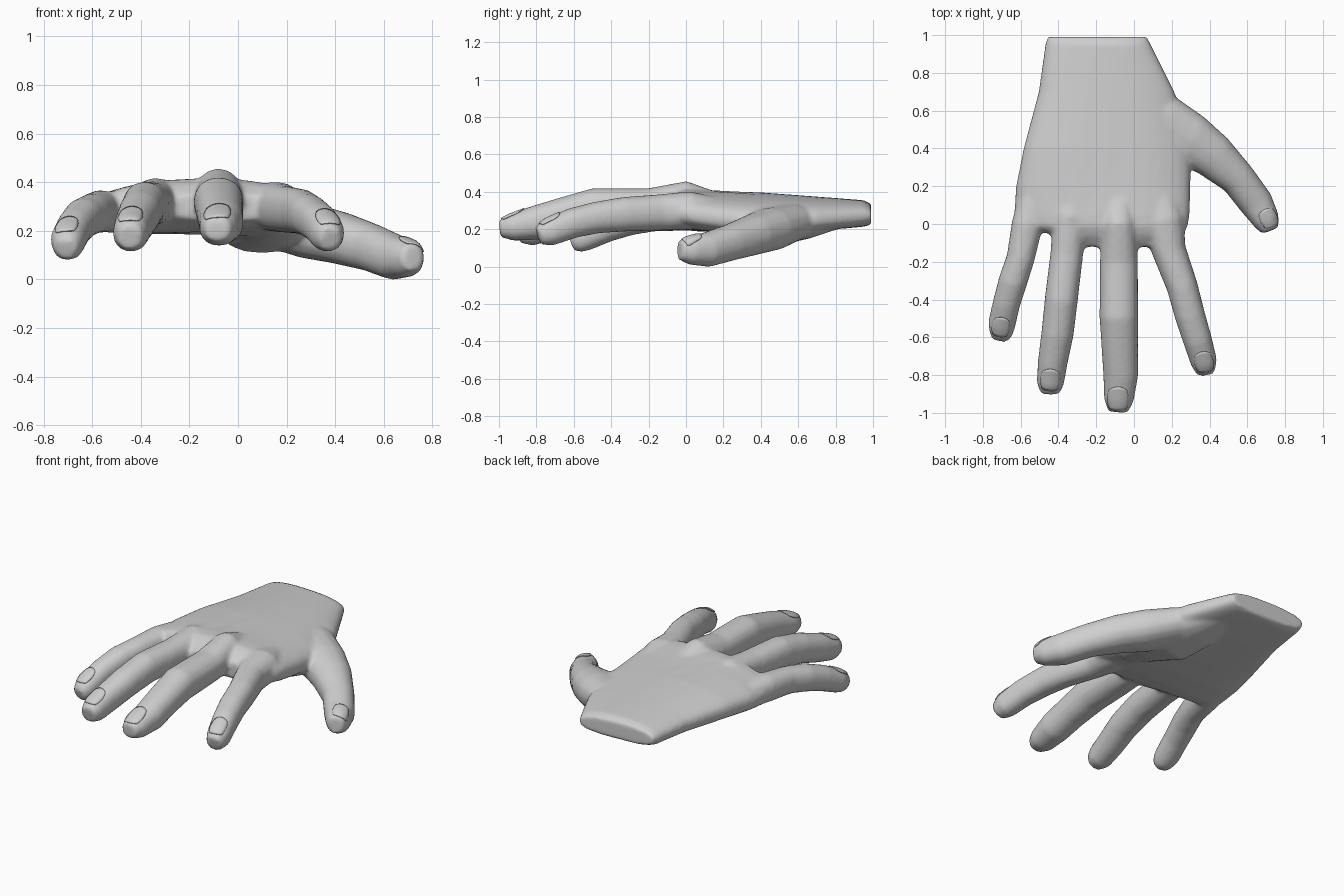
import bpy, bmesh, math
from mathutils import Vector

skin = bpy.data.materials.new("grey skin")
skin.diffuse_color = (0.62, 0.62, 0.62, 1)
SIDES = 16
PUFF = 0.003  # makes up for the shrinkage of softening


def loft(bm, rings):
    """Skin a closed tube through a list of point rings."""
    loops = [[bm.verts.new(p) for p in ring] for ring in rings]
    n = len(loops[0])
    for a, b in zip(loops, loops[1:]):
        for i in range(n):
            bm.faces.new((a[i], a[(i + 1) % n], b[(i + 1) % n], b[i]))
    bm.faces.new(loops[0][::-1])
    bm.faces.new(loops[-1])


def power(v, p):
    return math.copysign(abs(v) ** p, v)


def palm_ring(y, xl, xr, zl, zc, zr, h):
    """Arched, rounded-box section across the palm."""
    ring = []
    for i in range(32):
        t = math.tau * i / 32
        u = power(math.cos(t), 0.75)
        mid = zc * (1 - u * u) + zl * u * (u - 1) / 2 + zr * u * (u + 1) / 2
        ring.append((xl + (xr - xl) * (u + 1) / 2, y, mid + h * power(math.sin(t), 0.75)))
    return ring


def digit(bm, pts):
    """Tube along points of x, y, z, half width, half height."""
    c = [Vector(p[:3]) for p in pts]
    rings = []
    for k, p in enumerate(pts):
        d = (c[min(k + 1, len(c) - 1)] - c[max(k - 1, 0)]).normalized()
        side = d.cross(Vector((0, 0, 1))).normalized()
        up = side.cross(d)
        rings.append([c[k] + side * (p[3] + PUFF) * power(math.cos(t), 0.9)
                      + up * (p[4] + PUFF) * power(math.sin(t), 0.9)
                      for t in (math.tau * i / SIDES for i in range(SIDES))])
    loft(bm, rings)


bm = bmesh.new()

# palm and wrist, narrowing into the webs between the fingers
loft(bm, [palm_ring(*s) for s in (
    (0.99, -0.46, 0.07, 0.285, 0.28, 0.27, 0.055),
    (0.95, -0.47, 0.09, 0.28, 0.285, 0.27, 0.07),
    (0.70, -0.505, 0.215, 0.28, 0.285, 0.25, 0.088),
    (0.40, -0.585, 0.30, 0.28, 0.29, 0.24, 0.105),
    (0.20, -0.625, 0.30, 0.27, 0.295, 0.255, 0.11),
    (0.05, -0.635, 0.295, 0.26, 0.305, 0.275, 0.11),
    (-0.01, -0.61, 0.285, 0.265, 0.31, 0.285, 0.105),
    (-0.06, -0.42, 0.26, 0.30, 0.305, 0.29, 0.09),
    (-0.12, -0.28, 0.13, 0.30, 0.30, 0.295, 0.055))])

# fleshy pad under the thumb side of the palm
digit(bm, [(-0.03, 0.84, 0.255, 0.08, 0.04), (0.04, 0.64, 0.23, 0.16, 0.08),
           (0.10, 0.46, 0.215, 0.18, 0.105), (0.15, 0.30, 0.225, 0.14, 0.085),
           (0.16, 0.14, 0.245, 0.09, 0.06)])
# little finger
digit(bm, [(-0.53, 0.16, 0.28, 0.07, 0.07), (-0.565, 0.0, 0.28, 0.08, 0.085),
           (-0.60, -0.18, 0.27, 0.072, 0.08), (-0.64, -0.30, 0.25, 0.074, 0.08),
           (-0.675, -0.42, 0.21, 0.07, 0.075), (-0.70, -0.53, 0.16, 0.07, 0.07),
           (-0.703, -0.575, 0.138, 0.06, 0.062), (-0.71, -0.61, 0.125, 0.04, 0.042)])
# ring finger
digit(bm, [(-0.32, 0.20, 0.30, 0.07, 0.07), (-0.34, 0.04, 0.32, 0.09, 0.095),
           (-0.355, -0.15, 0.312, 0.084, 0.088), (-0.385, -0.40, 0.306, 0.085, 0.093),
           (-0.405, -0.58, 0.27, 0.083, 0.088), (-0.43, -0.73, 0.222, 0.076, 0.084),
           (-0.443, -0.84, 0.187, 0.07, 0.074), (-0.445, -0.895, 0.175, 0.048, 0.048)])
# middle finger
digit(bm, [(-0.08, 0.20, 0.31, 0.07, 0.07), (-0.08, 0.0, 0.345, 0.09, 0.11),
           (-0.08, -0.20, 0.322, 0.098, 0.094), (-0.08, -0.49, 0.315, 0.10, 0.102),
           (-0.075, -0.66, 0.275, 0.094, 0.092), (-0.07, -0.80, 0.235, 0.09, 0.09),
           (-0.08, -0.93, 0.21, 0.076, 0.07), (-0.085, -0.995, 0.205, 0.05, 0.045)])
# index finger
digit(bm, [(0.13, 0.20, 0.29, 0.07, 0.07), (0.15, 0.02, 0.30, 0.115, 0.10),
           (0.185, -0.14, 0.29, 0.088, 0.094), (0.255, -0.33, 0.28, 0.08, 0.09),
           (0.295, -0.48, 0.262, 0.078, 0.082), (0.335, -0.61, 0.232, 0.074, 0.078),
           (0.37, -0.73, 0.185, 0.068, 0.072), (0.38, -0.79, 0.165, 0.045, 0.048)])
# thumb
digit(bm, [(0.02, 0.68, 0.26, 0.08, 0.07), (0.14, 0.55, 0.235, 0.145, 0.10),
           (0.29, 0.45, 0.20, 0.14, 0.112), (0.42, 0.36, 0.17, 0.118, 0.105),
           (0.55, 0.24, 0.13, 0.092, 0.095), (0.648, 0.11, 0.09, 0.088, 0.09),
           (0.70, 0.02, 0.088, 0.07, 0.075), (0.722, -0.035, 0.09, 0.045, 0.05)])

bmesh.ops.recalc_face_normals(bm, faces=bm.faces)
mesh = bpy.data.meshes.new("hand")
bm.to_mesh(mesh)
bm.free()
mesh.materials.append(skin)
hand = bpy.data.objects.new("hand", mesh)
bpy.context.collection.objects.link(hand)

# fuse palm and fingers into one soft skin
fuse = hand.modifiers.new("fuse", 'REMESH')
fuse.mode = 'VOXEL'
fuse.voxel_size = 0.013
fuse.use_smooth_shade = True
soft = hand.modifiers.new("soften", 'SMOOTH')
soft.factor = 0.5
soft.iterations = 6

# fingernails laid over the fingertips
for name, x, y, turn, size in (("little", -0.705, -0.545, -10, 0.045), ("ring", -0.443, -0.825, -5, 0.05),
                               ("middle", -0.085, -0.925, 0, 0.055), ("index", 0.37, -0.73, 12, 0.048),
                               ("thumb", 0.712, 0.03, 25, 0.045)):
    bm = bmesh.new()
    bmesh.ops.create_grid(bm, x_segments=8, y_segments=8, size=1)
    a = math.radians(turn)
    for v in bm.verts:
        u, w = v.co.x, v.co.y
        u, w = u * math.sqrt(1 - w * w / 2.6) * size, w * math.sqrt(1 - u * u / 2.6) * size * 1.15
        v.co = (x + u * math.cos(a) - w * math.sin(a), y + u * math.sin(a) + w * math.cos(a), 0.6)
    mesh = bpy.data.meshes.new(name + "_nail")
    bm.to_mesh(mesh)
    bm.free()
    mesh.materials.append(skin)
    mesh.shade_smooth()
    nail = bpy.data.objects.new(name + "_nail", mesh)
    bpy.context.collection.objects.link(nail)
    wrap = nail.modifiers.new("wrap", 'SHRINKWRAP')
    wrap.target = hand
    wrap.wrap_method = 'PROJECT'
    wrap.use_project_z = True
    wrap.use_negative_direction = True
    wrap.use_positive_direction = False
    thick = nail.modifiers.new("thickness", 'SOLIDIFY')
    thick.thickness = 0.005
    thick.offset = 1
